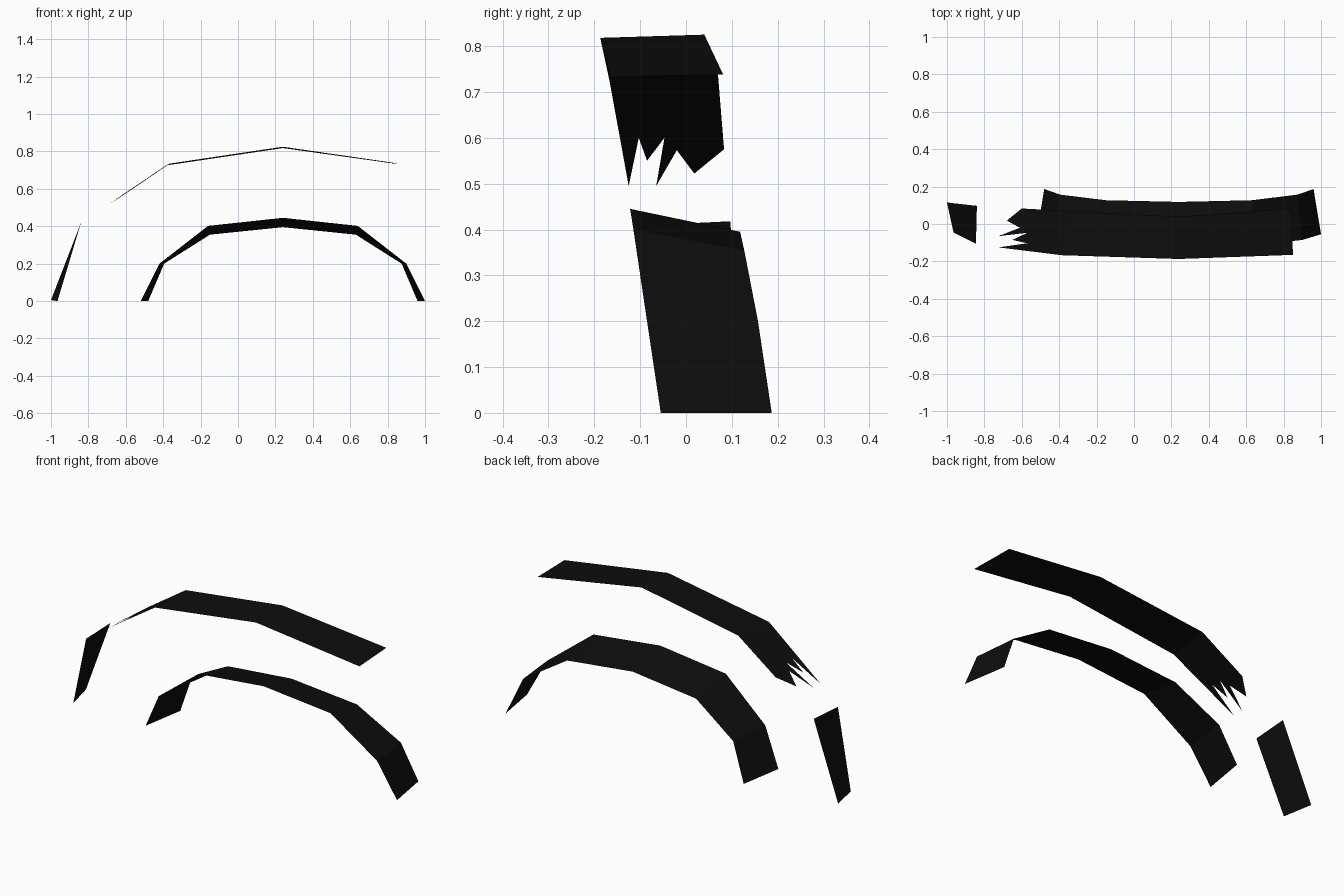
import bpy, bmesh

if "Cube" in bpy.data.objects:
    bpy.data.objects.remove(bpy.data.objects["Cube"])

black = bpy.data.materials.new("matte_black")
black.diffuse_color = (0.004, 0.004, 0.004, 1)
black.use_nodes = True
black.node_tree.nodes["Principled BSDF"].inputs["Base Color"].default_value = black.diffuse_color


def sheet(name, verts, faces):
    """Flat-shaded open surface with normals facing up and out."""
    bm = bmesh.new()
    vs = [bm.verts.new(v) for v in verts]
    for f in faces:
        bm.faces.new([vs[i] for i in f])
    bm.normal_update()
    bmesh.ops.recalc_face_normals(bm, faces=bm.faces)
    bm.normal_update()
    if sum(f.normal.z * f.calc_area() for f in bm.faces) < 0:
        bmesh.ops.reverse_faces(bm, faces=bm.faces)
    me = bpy.data.meshes.new(name)
    bm.to_mesh(me)
    bm.free()
    me.materials.append(black)
    ob = bpy.data.objects.new(name, me)
    bpy.context.collection.objects.link(ob)
    return ob


def ribbon(front, back):
    """Vertices and quads of a strip between two matching edges."""
    n = len(front)
    return front + back, [(i, i + 1, n + i + 1, n + i) for i in range(n - 1)]


CX = 0.24  # centre line of both arches


def mirrored(half):
    """Full edge from a half edge of (offset, y, z), ending on the centre line."""
    left = [(CX - d, y, z) for d, y, z in half]
    right = [(CX + d, y, z) for d, y, z in half[-2::-1]]
    return left + right


# Lower arch: outer edge at the front, smaller edge at the back
lower_front = mirrored([(0.76, -0.055, 0), (0.66, -0.085, 0.2),
                        (0.40, -0.115, 0.402), (0, -0.122, 0.445)])
lower_back = mirrored([(0.72, 0.187, 0), (0.635, 0.157, 0.2),
                       (0.39, 0.127, 0.355), (0, 0.118, 0.395)])
sheet("lower_arch", *ribbon(lower_front, lower_back))

# Upper arch: three panels, the left one ending in a torn, jagged edge
upper_front = [(-0.385, -0.167, 0.725), (CX, -0.187, 0.818), (0.85, -0.165, 0.733)]
upper_back = [(-0.365, 0.07, 0.735), (CX, 0.04, 0.825), (0.84, 0.081, 0.738)]
verts, faces = ribbon(upper_front, upper_back)
torn = [(-0.725, -0.125, 0.495), (-0.57, -0.103, 0.60), (-0.65, -0.085, 0.55),
        (-0.57, -0.047, 0.60), (-0.725, -0.065, 0.495), (-0.61, -0.02, 0.573),
        (-0.68, 0.018, 0.522), (-0.60, 0.083, 0.575)]
start = len(verts)
faces.append((0, 3) + tuple(reversed(range(start, start + len(torn)))))
sheet("upper_arch", verts + torn, faces)

# Separate leaning strip on the left
sheet("side_strip",
      [(-0.965, -0.045, 0), (-0.845, -0.105, 0.408),
       (-0.84, 0.097, 0.418), (-1.0, 0.115, 0.005)],
      [(0, 1, 2, 3)])
